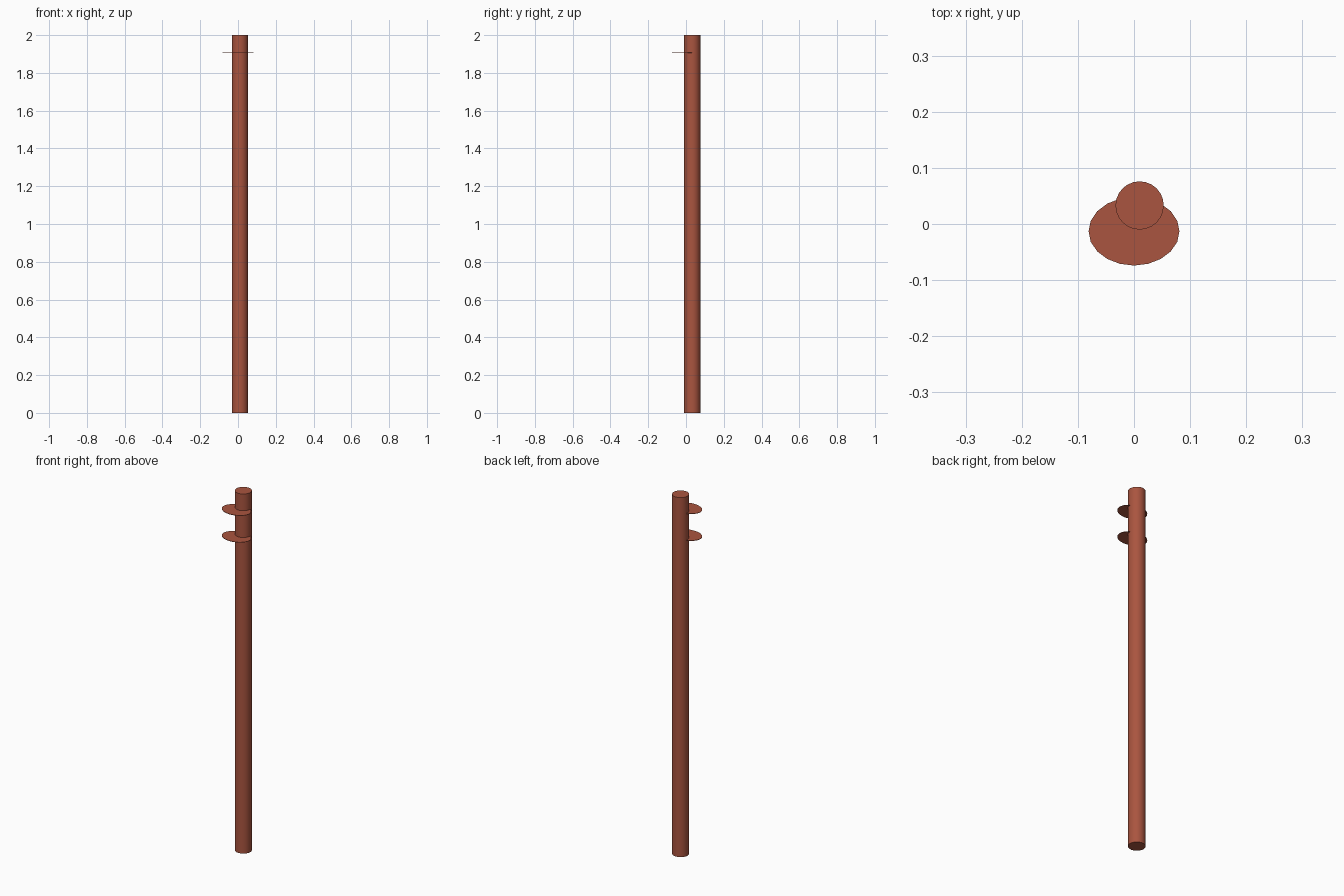
import bpy
import math

if "Cube" in bpy.data.objects:
    bpy.data.objects.remove(bpy.data.objects["Cube"])

rust = bpy.data.materials.new("rust_red")
rust.diffuse_color = (0.40, 0.09, 0.05, 1)
rust.use_nodes = True
rust.node_tree.nodes["Principled BSDF"].inputs["Base Color"].default_value = rust.diffuse_color


def cylinder(name, sides, radius_x, radius_y, height, location):
    bpy.ops.mesh.primitive_cylinder_add(vertices=sides, radius=1, depth=1, location=location)
    ob = bpy.context.object
    ob.name = name
    ob.scale = (radius_x, radius_y, height)
    bpy.ops.object.transform_apply(location=False, rotation=False, scale=True)
    ob.data.materials.append(rust)
    bpy.ops.object.shade_smooth_by_angle(angle=math.radians(35))
    return ob


# Tall round post, set slightly behind the discs
cylinder("post", 24, 0.043, 0.043, 2.0, (0.01, 0.033, 1.0))

# Two thin oval discs near the top
for name, z in (("upper_disc", 1.906), ("lower_disc", 1.757)):
    cylinder(name, 20, 0.081, 0.061, 0.002, (0, -0.013, z))
